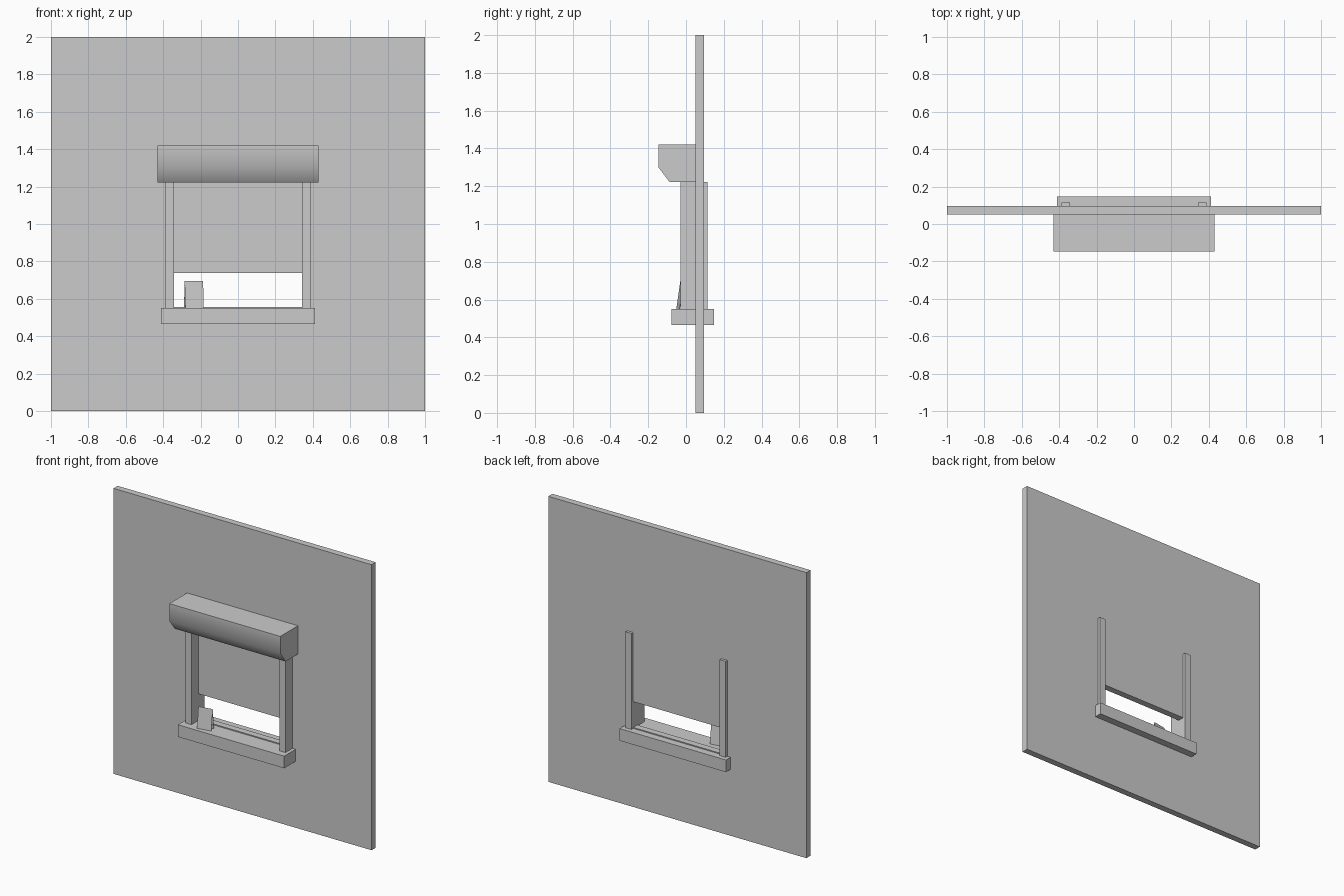
import bpy, bmesh, math
from mathutils import Matrix

if "Cube" in bpy.data.objects:
    bpy.data.objects.remove(bpy.data.objects["Cube"])


def box(name, x, y, z):
    """Box spanning the given (min, max) ranges."""
    bm = bmesh.new()
    bmesh.ops.create_cube(bm, size=1)
    for v in bm.verts:
        for i, (lo, hi) in enumerate((x, y, z)):
            v.co[i] = hi if v.co[i] > 0 else lo
    return finish(name, bm)


def extrude_profile(name, profile, half_width, capped=True):
    """Sweep a (y, z) profile along x."""
    bm = bmesh.new()
    left = [bm.verts.new((-half_width, y, z)) for y, z in profile]
    right = [bm.verts.new((half_width, y, z)) for y, z in profile]
    n = len(profile)
    for i in range(n if capped else n - 1):
        j = (i + 1) % n
        bm.faces.new((left[i], left[j], right[j], right[i]))
    if capped:
        bm.faces.new(left)
        bm.faces.new(right)
    bmesh.ops.recalc_face_normals(bm, faces=bm.faces)
    return finish(name, bm)


def finish(name, bm):
    mesh = bpy.data.meshes.new(name)
    bm.to_mesh(mesh)
    bm.free()
    ob = bpy.data.objects.new(name, mesh)
    bpy.context.collection.objects.link(ob)
    return ob


def select_only(ob):
    bpy.ops.object.select_all(action='DESELECT')
    ob.select_set(True)
    bpy.context.view_layer.objects.active = ob


# Wall with the serving opening cut through it
wall = box("wall", (-1, 1), (0.05, 0.096), (0, 2))
cutter = box("opening_cutter", (-0.365, 0.365), (-0.1, 0.3), (0.557, 0.737))
cutter.hide_render = True
mod = wall.modifiers.new("opening", 'BOOLEAN')
mod.operation = 'DIFFERENCE'
mod.solver = 'EXACT'
mod.object = cutter
select_only(wall)
bpy.ops.object.modifier_apply(modifier=mod.name)
bpy.data.objects.remove(cutter)

# Counter sill passing through the wall
box("sill", (-0.412, 0.412), (-0.077, 0.147), (0.465, 0.55))

# Side posts
for side, s in (("left", -1), ("right", 1)):
    box(side + "_post", sorted((s * 0.342, s * 0.388)), (-0.028, 0.115), (0.55, 1.222))

# Shutter housing with a softly shaded front
housing = extrude_profile("shutter_housing", [
    (0.05, 1.222), (-0.087, 1.222), (-0.146, 1.30), (-0.146, 1.42), (0.05, 1.42)], 0.43)
select_only(housing)
bpy.ops.object.shade_smooth_by_angle(angle=math.radians(42))

# Folded tent card standing on the sill
card = extrude_profile("tent_card", [(-0.021, 0), (0, 0.145), (0.021, 0)], 0.05, capped=False)
card.matrix_world = Matrix.Translation((-0.236, -0.022, 0.55)) @ Matrix.Rotation(math.radians(10), 4, 'Z')
sheet = card.modifiers.new("thickness", 'SOLIDIFY')
sheet.thickness = 0.002
sheet.offset = -1
